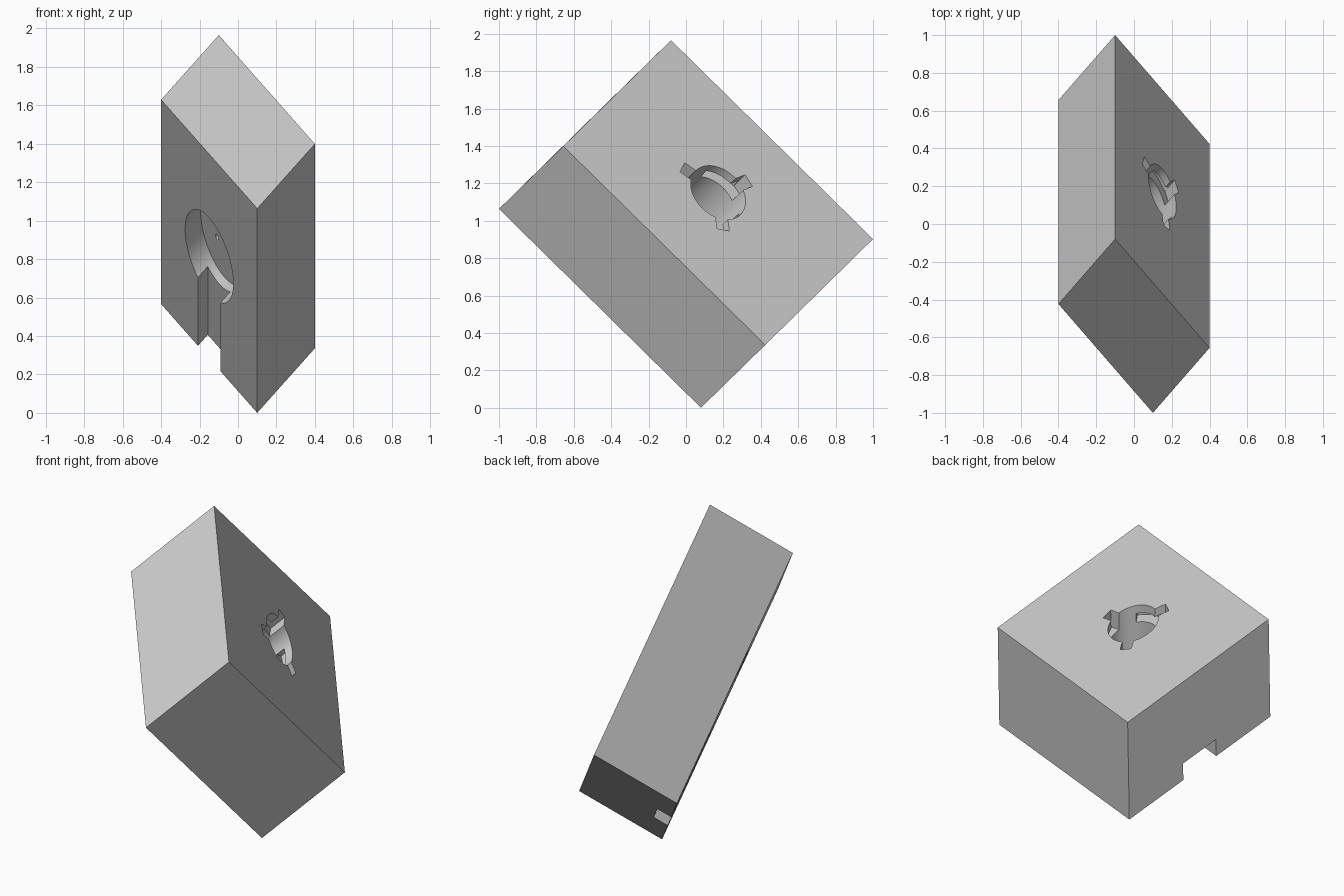
import bpy
import bmesh
from math import cos, sin, radians
from mathutils import Matrix, Vector

cube = bpy.data.objects.get("Cube")
if cube:
    bpy.data.objects.remove(cube, do_unlink=True)

# Block edges: thickness, length, width (the block stands tilted and is skewed)
THICK, LENGTH, WIDTH = 0.67, 1.52, 1.14
edges = (Vector((0.3, 0.344, 0.336)) / THICK,
         Vector((0, 1.08, -1.063)) / LENGTH,
         Vector((-0.5, 0.576, 0.566)) / WIDTH)
tilt = Matrix(edges).transposed().to_4x4()
tilt.translation = (0, 0, 0.9825)

FRONT, BACK = -THICK / 2, THICK / 2
OUT = 0.05

grey = bpy.data.materials.new("plain grey")
grey.use_nodes = True
colour = (0.58, 0.58, 0.58, 1)
grey.diffuse_color = colour
grey.node_tree.nodes["Principled BSDF"].inputs["Base Color"].default_value = colour


def prism(name, outline, start, end):
    """Extrude a flat outline through the thickness, then tilt it."""
    bm = bmesh.new()
    face = bm.faces.new([bm.verts.new((start, a, b)) for a, b in outline])
    top = bmesh.ops.extrude_face_region(bm, geom=[face])["geom"]
    moved = [g for g in top if isinstance(g, bmesh.types.BMVert)]
    bmesh.ops.translate(bm, verts=moved, vec=(end - start, 0, 0))
    bmesh.ops.recalc_face_normals(bm, faces=bm.faces)
    mesh = bpy.data.meshes.new(name)
    bm.to_mesh(mesh)
    bm.free()
    mesh.transform(tilt)
    mesh.materials.append(grey)
    obj = bpy.data.objects.new(name, mesh)
    bpy.context.collection.objects.link(obj)
    return obj


def arc(radius, first=0, sweep=360, steps=64, centre=(0, 0)):
    count = steps if sweep == 360 else steps + 1
    angles = [radians(first + sweep * i / steps) for i in range(count)]
    return [(centre[0] + radius * cos(t), centre[1] + radius * sin(t)) for t in angles]


def rectangle(a0, a1, b0, b1, turn=0):
    c, s = cos(radians(turn)), sin(radians(turn))
    return [(a * c - b * s, a * s + b * c)
            for a, b in ((a0, b0), (a1, b0), (a1, b1), (a0, b1))]


block = prism("mount_block",
              rectangle(-LENGTH / 2, LENGTH / 2, -WIDTH / 2, WIDTH / 2), FRONT, BACK)

# Front recess and the cable channel that leaves it
cutters = [
    prism("recess_cutter", arc(0.285), FRONT - OUT, FRONT + 0.18),
    prism("channel_cutter", rectangle(0, LENGTH, -0.133, 0.133), FRONT - OUT, FRONT + 0.114),
    # Back socket and the small hole that joins it to the recess
    prism("socket_cutter", arc(0.168), FRONT + 0.22, BACK + OUT),
    prism("pin_hole_cutter", arc(0.018, steps=16, centre=(0.05, 0.09)), FRONT + 0.1, FRONT + 0.3),
]

# Three twist-lock notches, each with an undercut to one side
for turn in (73, 193, 313):
    cutters.append(prism("notch_cutter", rectangle(0, 0.237, -0.038, 0.038, turn),
                         BACK - 0.115, BACK + OUT))
    cutters.append(prism("undercut_cutter", [(0, 0)] + arc(0.235, turn, 66, 16),
                         BACK - 0.115, BACK - 0.055))

# Cut everything out of the block
bpy.context.view_layer.objects.active = block
for cutter in cutters:
    cutter.hide_render = True
    cut = block.modifiers.new(cutter.name, "BOOLEAN")
    cut.operation = "DIFFERENCE"
    cut.solver = "EXACT"
    cut.object = cutter
    bpy.ops.object.modifier_apply(modifier=cut.name)
for cutter in cutters:
    bpy.data.objects.remove(cutter, do_unlink=True)

bpy.ops.object.select_all(action="DESELECT")
block.select_set(True)
bpy.ops.object.shade_smooth_by_angle(angle=radians(25))
